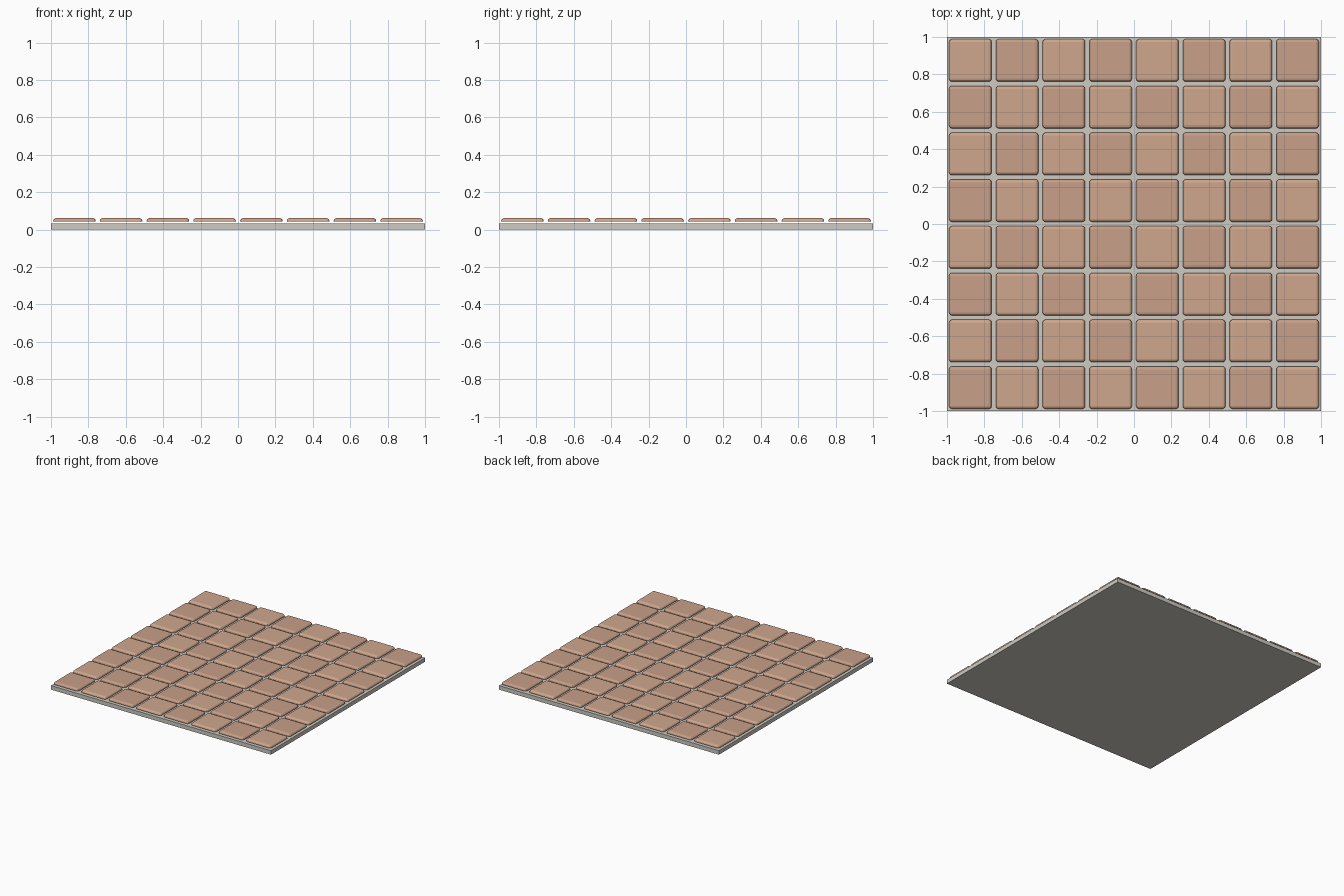
import bpy, bmesh

if "Cube" in bpy.data.objects:
    bpy.data.objects.remove(bpy.data.objects["Cube"])

N, PITCH, WIDTH = 8, 0.25, 0.228
Z0, Z1, ROUND = 0.043, 0.062, 0.017


def material(name, rgb):
    m = bpy.data.materials.new(name)
    m.diffuse_color = (*rgb, 1)
    m.use_nodes = True
    m.node_tree.nodes["Principled BSDF"].inputs["Base Color"].default_value = m.diffuse_color
    return m


def box(name, w, z0, z1, mat, round_r=0):
    bm = bmesh.new()
    bmesh.ops.create_cube(bm, size=1)
    for v in bm.verts:
        v.co = (v.co.x * w, v.co.y * w, z1 if v.co.z > 0 else z0)
    if round_r:
        # round the top rim and the upright corners, keep the underside flat
        edges = [e for e in bm.edges if max(v.co.z for v in e.verts) > z0 + 1e-4]
        bmesh.ops.bevel(bm, geom=edges, offset=round_r, segments=3,
                        profile=0.5, affect='EDGES', clamp_overlap=True)
    me = bpy.data.meshes.new(name)
    bm.to_mesh(me)
    bm.free()
    me.materials.append(mat)
    ob = bpy.data.objects.new(name, me)
    bpy.context.collection.objects.link(ob)
    return ob


# grout slab
box("grout_slab", 2.0, 0, 0.033, material("grout", (0.62, 0.60, 0.55)))

# two tile tones laid as a checkerboard
tones = [material("clay_dark", (0.58, 0.35, 0.25)),
         material("clay_light", (0.63, 0.39, 0.27))]
masters = [box("tile", WIDTH, Z0, Z1, t, ROUND) for t in tones]
meshes = [m.data for m in masters]
for m in masters:
    bpy.data.objects.remove(m)

for j in range(N):
    for i in range(N):
        tile = bpy.data.objects.new(f"tile_{j}_{i}", meshes[(i + j) % 2])
        tile.location = ((i - 3.5) * PITCH, (j - 3.5) * PITCH, 0)
        bpy.context.collection.objects.link(tile)
